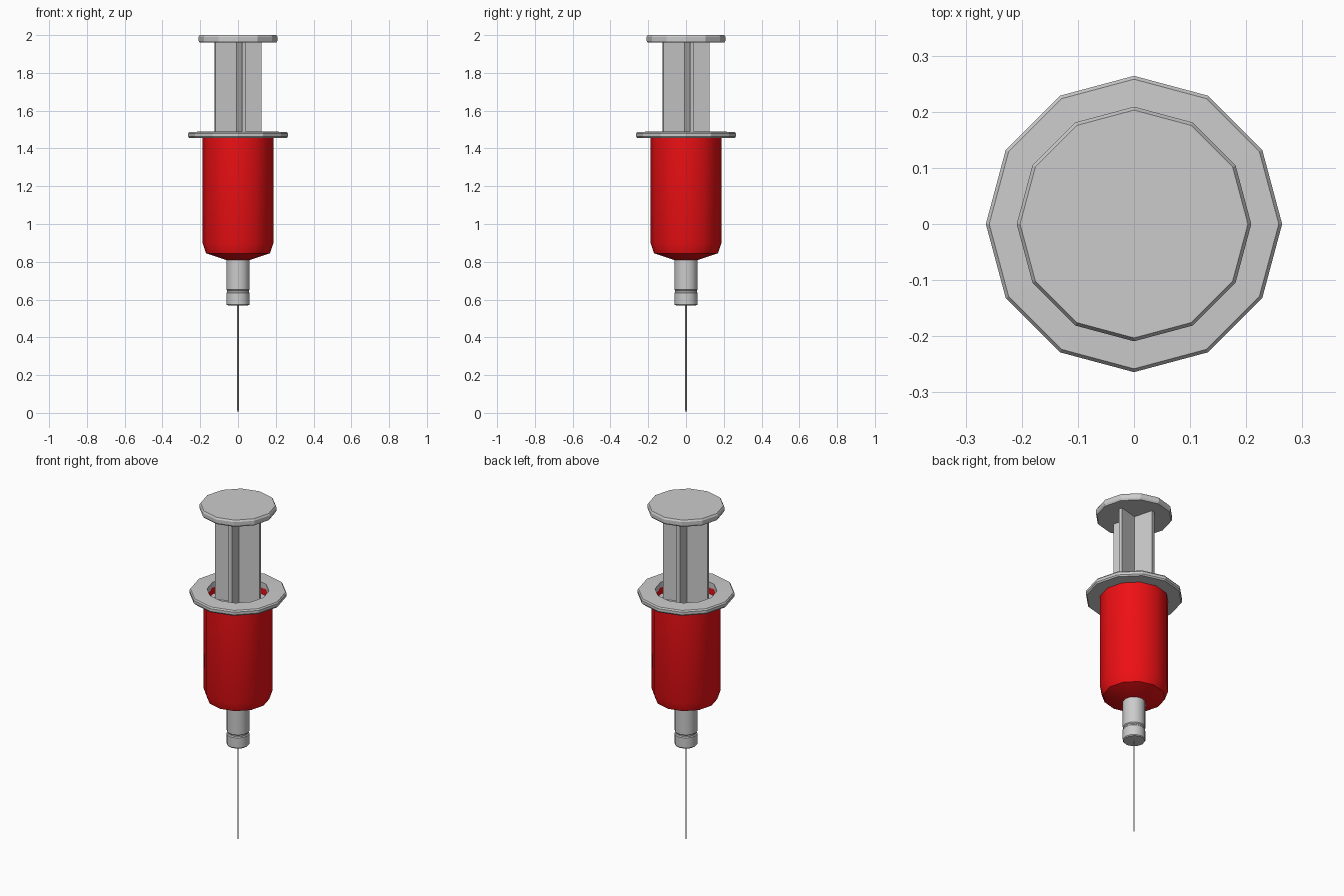
import bpy, bmesh
from math import cos, sin, pi, radians

if "Cube" in bpy.data.objects:
    bpy.data.objects.remove(bpy.data.objects["Cube"])

SIDES = 12


def lathe(name, profile, smooth=None, closed=False, sides=SIDES):
    """Spin an (r, z) profile about z; r = 0 ends become single poles."""
    bm = bmesh.new()
    rings = []
    for r, z in profile:
        n = sides if r > 0 else 1
        rings.append([bm.verts.new((r * cos(2 * pi * i / sides), r * sin(2 * pi * i / sides), z))
                      for i in range(n)])
    pairs = list(zip(rings, rings[1:]))
    if closed:
        pairs.append((rings[-1], rings[0]))
    for a, b in pairs:
        for i in range(sides):
            j = (i + 1) % sides
            quad = [a[i % len(a)], a[j % len(a)], b[j % len(b)], b[i % len(b)]]
            bm.faces.new(list(dict.fromkeys(quad)))
    return finish(name, bm, smooth)


def finish(name, bm, smooth=None):
    bmesh.ops.recalc_face_normals(bm, faces=bm.faces)
    me = bpy.data.meshes.new(name)
    bm.to_mesh(me)
    bm.free()
    ob = bpy.data.objects.new(name, me)
    bpy.context.collection.objects.link(ob)
    if smooth:
        bpy.ops.object.select_all(action='DESELECT')
        ob.select_set(True)
        bpy.context.view_layer.objects.active = ob
        bpy.ops.object.shade_smooth_by_angle(angle=radians(smooth))
    return ob


# Thumb disc with softened rim
lathe("thumb_disc", [(0, 1.96), (0.203, 1.96), (0.209, 1.97), (0.209, 1.99), (0.203, 2.0), (0, 2.0)])

# Plunger rod: four-armed cross section, turned about 15 degrees
L, t, turn = 0.127, 0.011, radians(15)
bm = bmesh.new()
outline = []
for k in range(4):
    a = turn + k * pi / 2
    for u, v in [(L, -t), (L, t), (t, t)]:
        outline.append(bm.verts.new((u * cos(a) - v * sin(a), u * sin(a) + v * cos(a), 1.42)))
base = bm.faces.new(outline)
ext = bmesh.ops.extrude_face_region(bm, geom=[base])
for g in ext["geom"]:
    if isinstance(g, bmesh.types.BMVert):
        g.co.z = 1.962
finish("plunger_rod", bm)

# Stopper closing the barrel mouth
lathe("plunger_stopper", [(0, 1.38), (0.168, 1.38), (0.168, 1.42), (0, 1.42)])

# Finger flange ring
lathe("finger_flange", [(0.168, 1.455), (0.258, 1.455), (0.264, 1.463), (0.264, 1.479),
                        (0.258, 1.487), (0.168, 1.49)], closed=True)

# Red barrel: outer wall with rounded shoulder, open mouth down to the stopper
barrel = lathe("barrel", [(0, 0.808), (0.065, 0.81), (0.169, 0.845), (0.187, 0.897),
                          (0.187, 1.458), (0.168, 1.458), (0.168, 1.38)], smooth=40)
red = bpy.data.materials.new("red_fluid")
red.diffuse_color = (0.85, 0.005, 0.007, 1)
red.use_nodes = True
red.node_tree.nodes["Principled BSDF"].inputs["Base Color"].default_value = red.diffuse_color
barrel.data.materials.append(red)

# Needle hub with a narrow groove
lathe("needle_hub", [(0, 0.568), (0.058, 0.57), (0.062, 0.575), (0.062, 0.635), (0.057, 0.64),
                     (0.057, 0.648), (0.062, 0.653), (0.062, 0.82), (0, 0.82)], smooth=35)

# Needle with a pointed tip
lathe("needle", [(0, 0), (0.004, 0.012), (0.004, 0.575), (0, 0.575)], smooth=40, sides=8)
